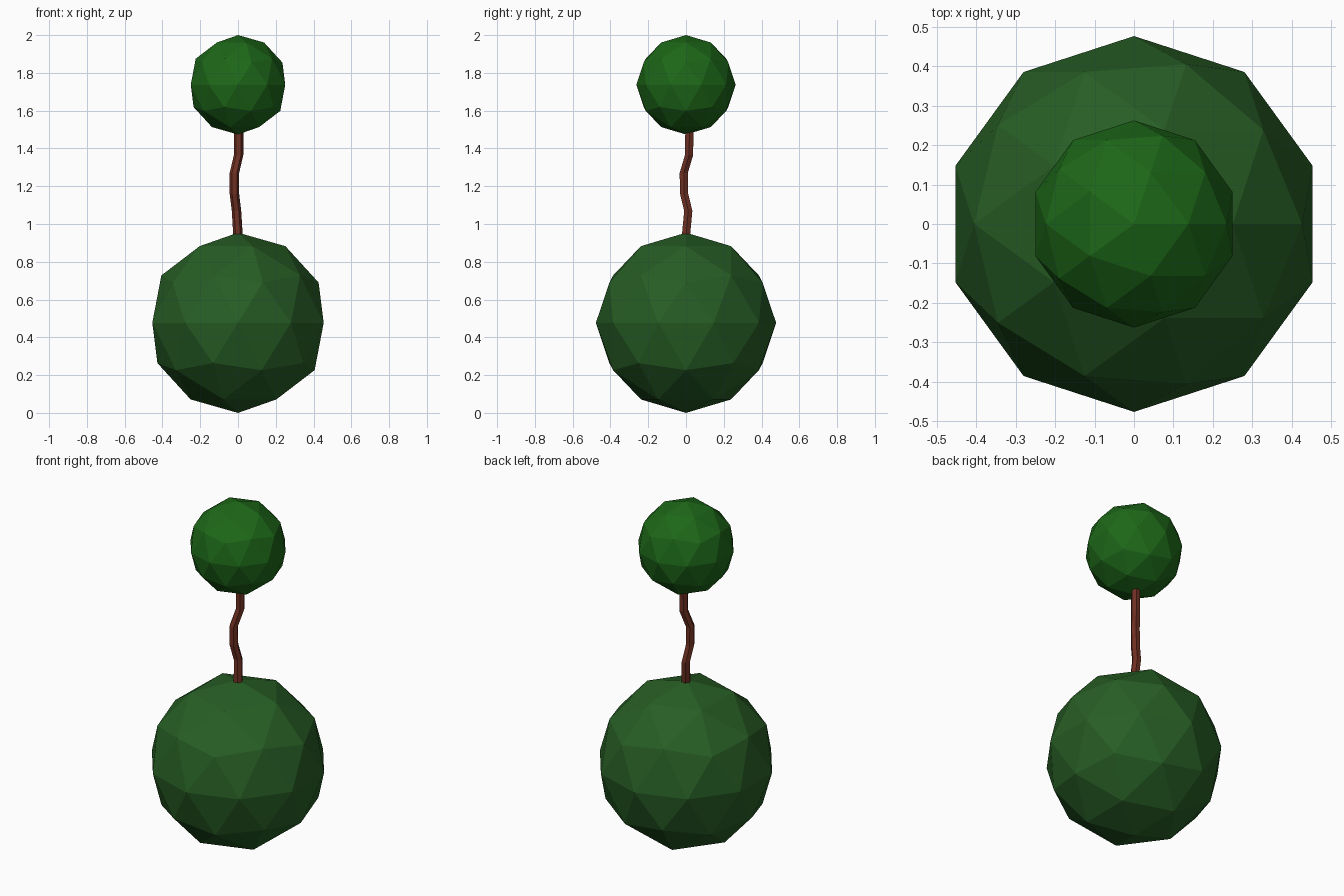
import bpy, bmesh, math

if "Cube" in bpy.data.objects:
    bpy.data.objects.remove(bpy.data.objects["Cube"])


def colour(obj, name, rgb):
    mat = bpy.data.materials.new(name)
    mat.diffuse_color = (*rgb, 1)
    mat.use_nodes = True
    mat.node_tree.nodes["Principled BSDF"].inputs["Base Color"].default_value = mat.diffuse_color
    obj.data.materials.append(mat)


def ball(name, z, radius, rgb):
    bpy.ops.mesh.primitive_ico_sphere_add(subdivisions=2, radius=radius, location=(0, 0, z))
    obj = bpy.context.object
    obj.name = name
    colour(obj, name + "_green", rgb)


def crooked_stem(name, path, radius, sides, rgb):
    # level rings along the path, bridged with flat quads and capped
    bm = bmesh.new()
    angles = [2 * math.pi * i / sides for i in range(sides)]
    rings = [[bm.verts.new((x + radius * math.cos(a), y + radius * math.sin(a), z))
              for a in angles] for x, y, z in path]
    for low, high in zip(rings, rings[1:]):
        for i in range(sides):
            j = (i + 1) % sides
            bm.faces.new((low[i], low[j], high[j], high[i]))
    bm.faces.new(rings[0][::-1])
    bm.faces.new(rings[-1])
    mesh = bpy.data.meshes.new(name)
    bm.to_mesh(mesh)
    bm.free()
    obj = bpy.data.objects.new(name, mesh)
    bpy.context.collection.objects.link(obj)
    colour(obj, name + "_brown", rgb)


# Large lower and small upper foliage
ball("lower_foliage", 0.477, 0.477, (0.02, 0.11, 0.018))
ball("upper_foliage", 1.737, 0.263, (0.012, 0.135, 0.009))

# Bent stem joining them
crooked_stem("stem", [(0.0, 0.0, 0.94), (-0.008, 0.012, 1.07), (-0.019, -0.01, 1.16),
                      (-0.019, -0.012, 1.27), (0.003, 0.016, 1.365), (0.003, 0.018, 1.49)],
             0.025, 6, (0.16, 0.03, 0.016))
